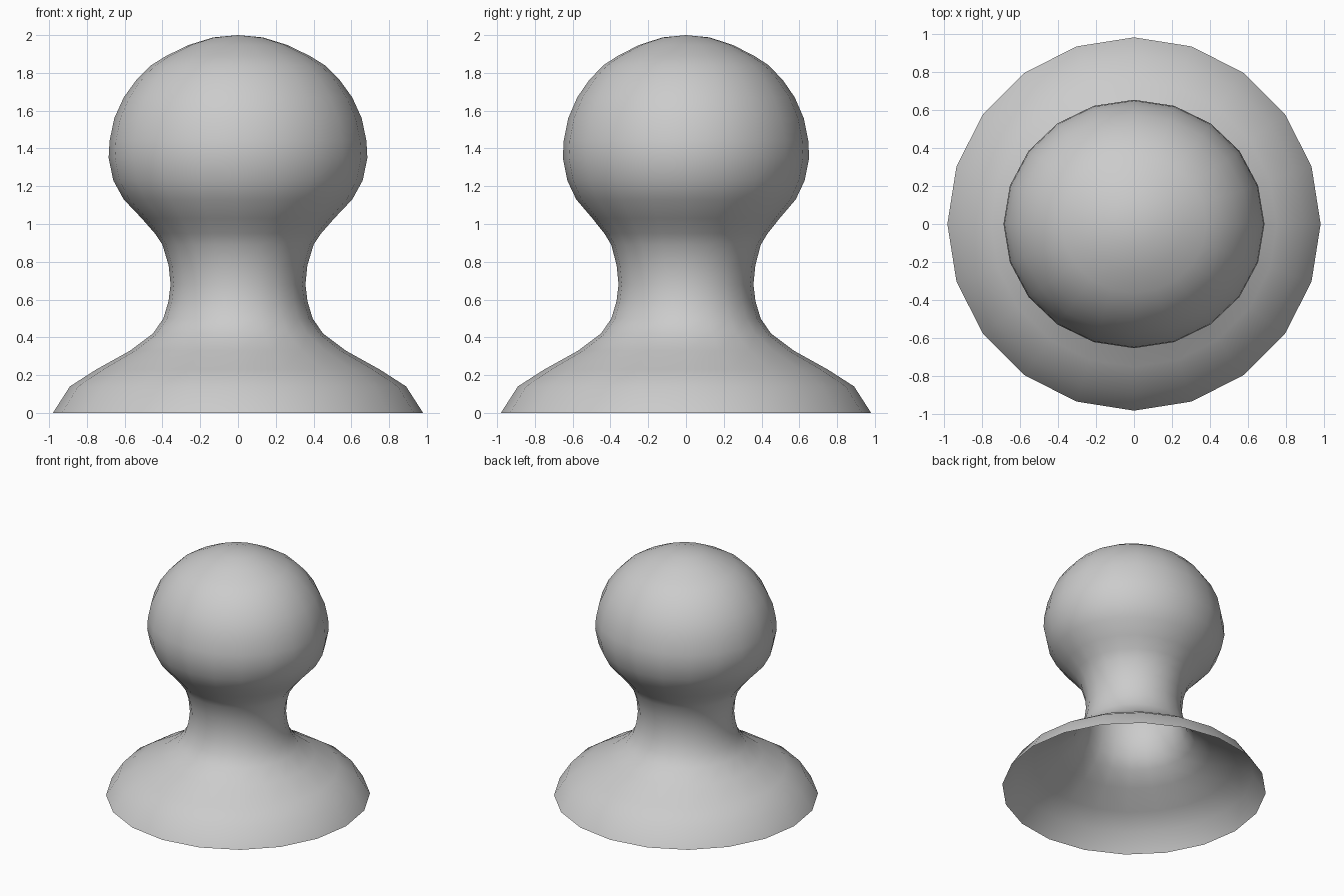
import bpy, bmesh, math

cube = bpy.data.objects.get("Cube")
if cube:
    bpy.data.objects.remove(cube, do_unlink=True)

SIDES = 20

# Plain grey finish
grey = bpy.data.materials.new("plain_grey")
grey.use_nodes = True
colour = (0.6, 0.6, 0.6, 1)
grey.diffuse_color = colour
grey.node_tree.nodes["Principled BSDF"].inputs["Base Color"].default_value = colour

# Outline from the open rim up to the crown: (radius, height)
profile = [(0.98, 0), (0.89, 0.14), (0.75, 0.23), (0.57, 0.33), (0.45, 0.42),
           (0.395, 0.5), (0.368, 0.59), (0.357, 0.68), (0.367, 0.78),
           (0.4, 0.89), (0.44, 0.95), (0.51, 1.03), (0.605, 1.13),
           (0.66, 1.23), (0.685, 1.35), (0.68, 1.44), (0.655, 1.56),
           (0.605, 1.67), (0.54, 1.76), (0.46, 1.84), (0.38, 1.89),
           (0.26, 1.948), (0.13, 1.988)]


def depth_scale(z):
    """The head is slightly shallower than it is wide."""
    return 1 - 0.048 * min(max((z - 0.8) / 0.4, 0), 1)


# Turned shell, hollow and open at the bottom
bm = bmesh.new()
rings = []
for r, z in profile:
    angles = [math.tau * i / SIDES for i in range(SIDES)]
    rings.append([bm.verts.new((r * math.cos(a), r * depth_scale(z) * math.sin(a), z))
                  for a in angles])
for low, high in zip(rings, rings[1:]):
    for i in range(SIDES):
        j = (i + 1) % SIDES
        bm.faces.new((low[i], low[j], high[j], high[i]))

# Crown fan
crown = bm.verts.new((0, 0, 2))
for i in range(SIDES):
    bm.faces.new((rings[-1][i], rings[-1][(i + 1) % SIDES], crown))
for face in bm.faces:
    face.smooth = True

mesh = bpy.data.meshes.new("pawn_body")
bm.to_mesh(mesh)
bm.free()
mesh.materials.append(grey)
body = bpy.data.objects.new("pawn_body", mesh)
bpy.context.collection.objects.link(body)
